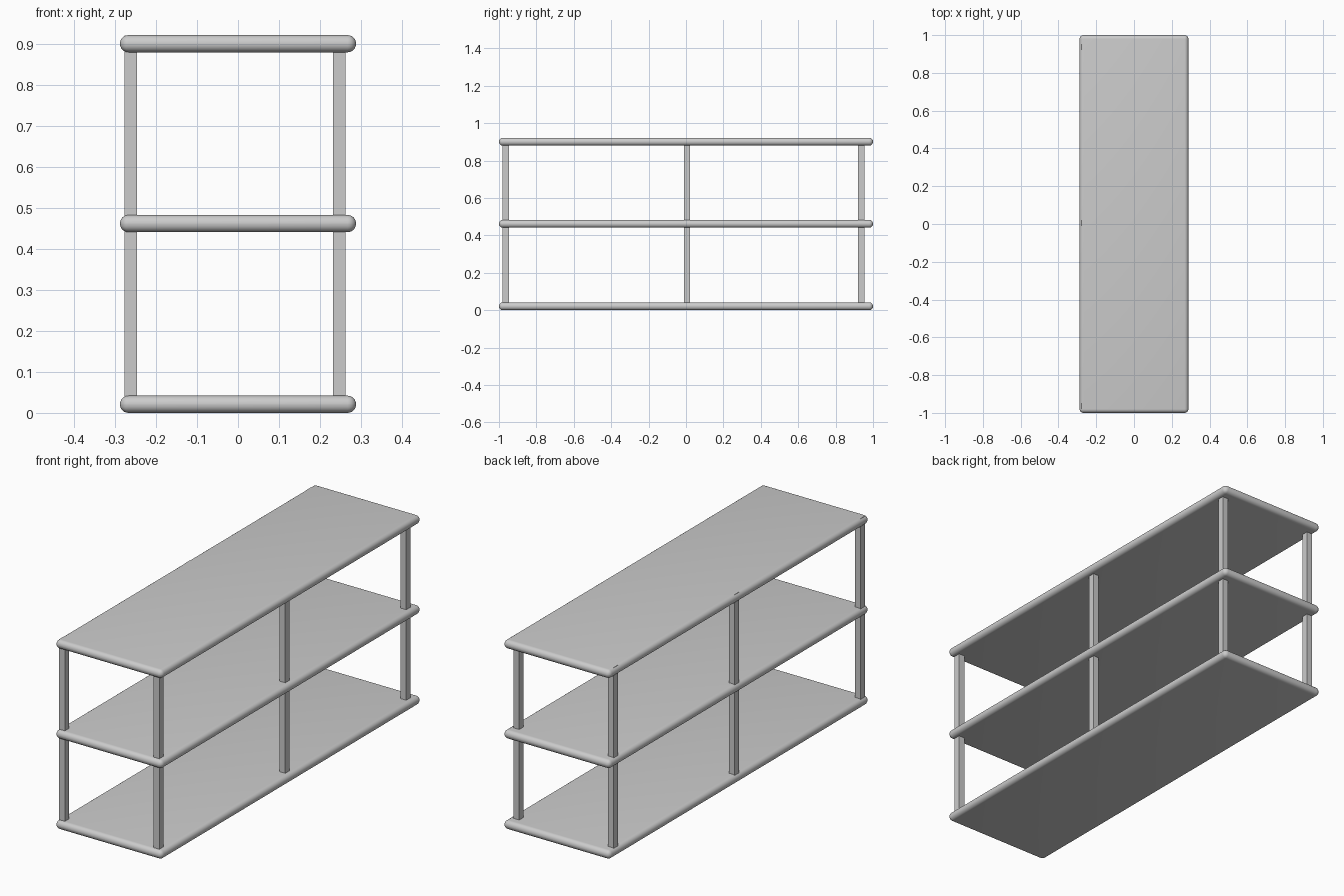
import bpy
import bmesh

if "Cube" in bpy.data.objects:
    bpy.data.objects.remove(bpy.data.objects["Cube"])

SHELF_T = 0.042
POST_W = 0.031


def box(name, size, center):
    bm = bmesh.new()
    bmesh.ops.create_cube(bm, size=1.0)
    bmesh.ops.scale(bm, vec=size, verts=bm.verts)
    mesh = bpy.data.meshes.new(name)
    bm.to_mesh(mesh)
    bm.free()
    obj = bpy.data.objects.new(name, mesh)
    obj.location = center
    bpy.context.collection.objects.link(obj)
    return obj


# Three long shelves with fully rounded edges
for name, z in (("bottom_shelf", 0.021), ("middle_shelf", 0.462), ("top_shelf", 0.901)):
    shelf = box(name, (0.576, 2.0, SHELF_T), (0, 0, z))
    bevel = shelf.modifiers.new("rounded_edge", 'BEVEL')
    bevel.width = SHELF_T / 2 - 0.0005
    bevel.segments = 6
    bevel.limit_method = 'NONE'
    bpy.ops.object.select_all(action='DESELECT')
    shelf.select_set(True)
    bpy.context.view_layer.objects.active = shelf
    bpy.ops.object.modifier_apply(modifier=bevel.name)
    bpy.ops.object.shade_smooth_by_angle()

# Six square posts running through the shelves
post_bottom, post_top = 0.02, 0.921
for side, x in (("left", -0.262), ("right", 0.247)):
    for row, y in (("front", -0.964), ("middle", 0.005), ("back", 0.937)):
        box(f"{side}_{row}_post", (POST_W, POST_W + 0.002, post_top - post_bottom),
            (x, y, (post_bottom + post_top) / 2))
